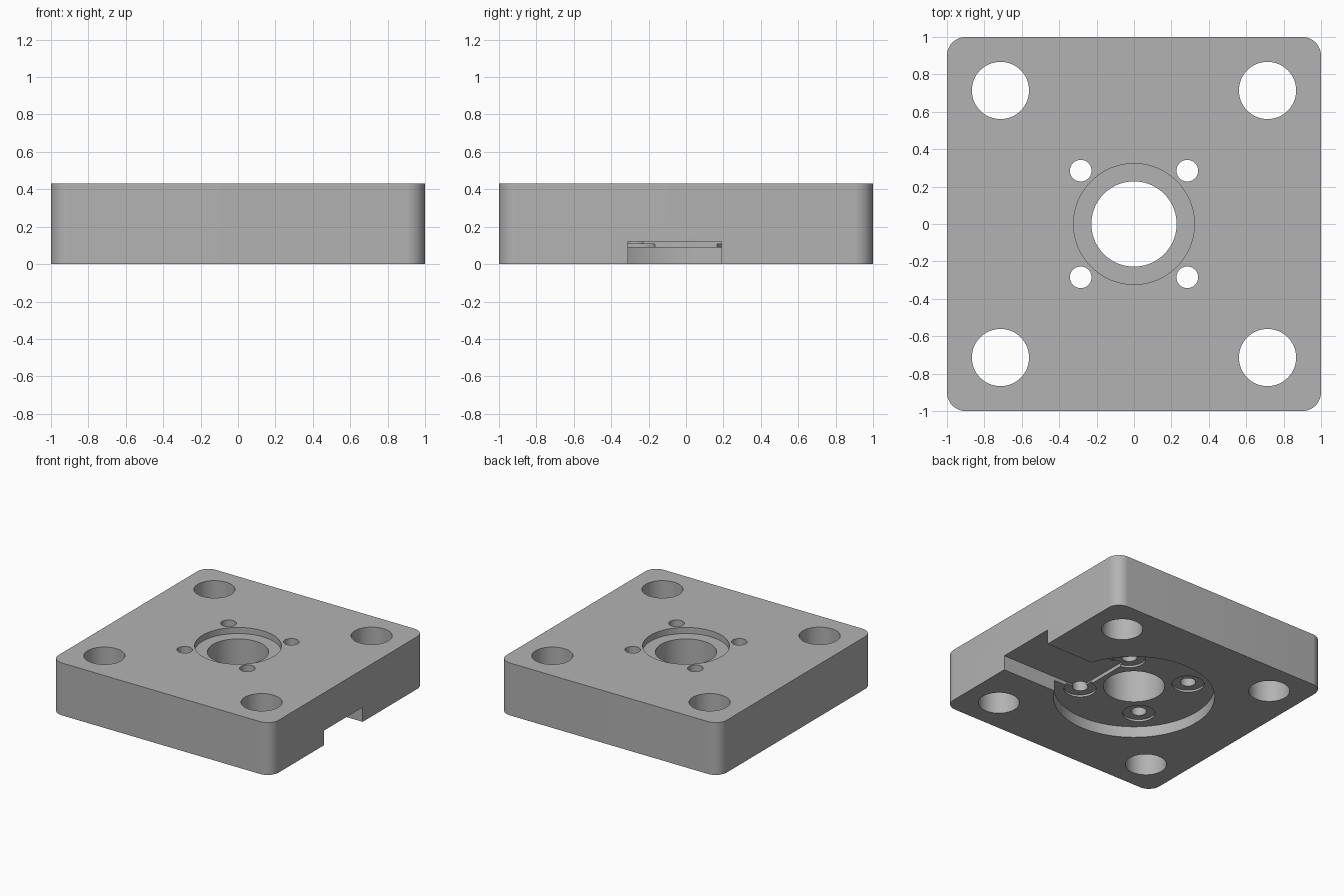
import bpy
import bmesh
from math import radians
from mathutils import Matrix

if "Cube" in bpy.data.objects:
    bpy.data.objects.remove(bpy.data.objects["Cube"])

HEIGHT = 0.43
BELOW, ABOVE = -0.1, HEIGHT + 0.1

# Single metal colour
metal = bpy.data.materials.new("grey_metal")
metal.use_nodes = True
metal.diffuse_color = (0.45, 0.45, 0.45, 1)
metal.node_tree.nodes["Principled BSDF"].inputs["Base Color"].default_value = metal.diffuse_color


def add_object(name, bm):
    mesh = bpy.data.meshes.new(name)
    bm.to_mesh(mesh)
    bm.free()
    obj = bpy.data.objects.new(name, mesh)
    bpy.context.collection.objects.link(obj)
    return obj


def box(name, x0, x1, y0, y1, z0, z1, corner=0):
    """Axis-aligned box, optionally with rounded vertical edges."""
    bm = bmesh.new()
    place = Matrix.Translation(((x0 + x1) / 2, (y0 + y1) / 2, (z0 + z1) / 2))
    size = Matrix.Diagonal((x1 - x0, y1 - y0, z1 - z0, 1))
    bmesh.ops.create_cube(bm, size=1, matrix=place @ size)
    if corner:
        upright = [e for e in bm.edges
                   if abs(e.verts[0].co.z - e.verts[1].co.z) > 0.01]
        bmesh.ops.bevel(bm, geom=upright, offset=corner, segments=12,
                        profile=0.5, affect='EDGES')
    return add_object(name, bm)


def cylinder(name, x, y, radius, z0, z1, sides=64):
    bm = bmesh.new()
    bmesh.ops.create_cone(bm, cap_ends=True, segments=sides, radius1=radius,
                          radius2=radius, depth=z1 - z0,
                          matrix=Matrix.Translation((x, y, (z0 + z1) / 2)))
    return add_object(name, bm)


def cut(target, cutter):
    """Subtract the cutter from the target and discard it."""
    cutter.hide_render = True
    mod = target.modifiers.new("cut", 'BOOLEAN')
    mod.operation, mod.solver, mod.object = 'DIFFERENCE', 'EXACT', cutter
    bpy.context.view_layer.objects.active = target
    bpy.ops.object.modifier_apply(modifier=mod.name)
    bpy.data.objects.remove(cutter)


# Square plate with rounded corners
plate = box("mounting_plate", -1, 1, -1, 1, 0, HEIGHT, corner=0.1)
plate.data.materials.append(metal)

# Round pocket underneath and the side channel leading into it
cut(plate, cylinder("pocket", 0, 0, 0.6, BELOW, 0.09, 128))
cut(plate, box("channel", 0.27, 1.2, -0.31, 0.19, BELOW, 0.12))

# Central bore with a shallow recess on top
cut(plate, cylinder("bore", 0, 0, 0.228, BELOW, ABOVE, 96))
cut(plate, cylinder("top_recess", 0, 0, 0.323, HEIGHT - 0.05, ABOVE, 96))

# Corner holes, plus small screw holes counterbored from below
for sx in (-1, 1):
    for sy in (-1, 1):
        cut(plate, cylinder("corner_hole", sx * 0.714, sy * 0.714, 0.153, BELOW, ABOVE))
        x, y = sx * 0.285, sy * 0.285
        cut(plate, cylinder("counterbore", x, y, 0.12, BELOW, 0.107))
        cut(plate, cylinder("screw_hole", x, y, 0.058, BELOW, ABOVE, 48))

# Smooth curved walls, crisp edges
bpy.ops.object.select_all(action='DESELECT')
plate.select_set(True)
bpy.context.view_layer.objects.active = plate
bpy.ops.object.shade_smooth_by_angle(angle=radians(30))
